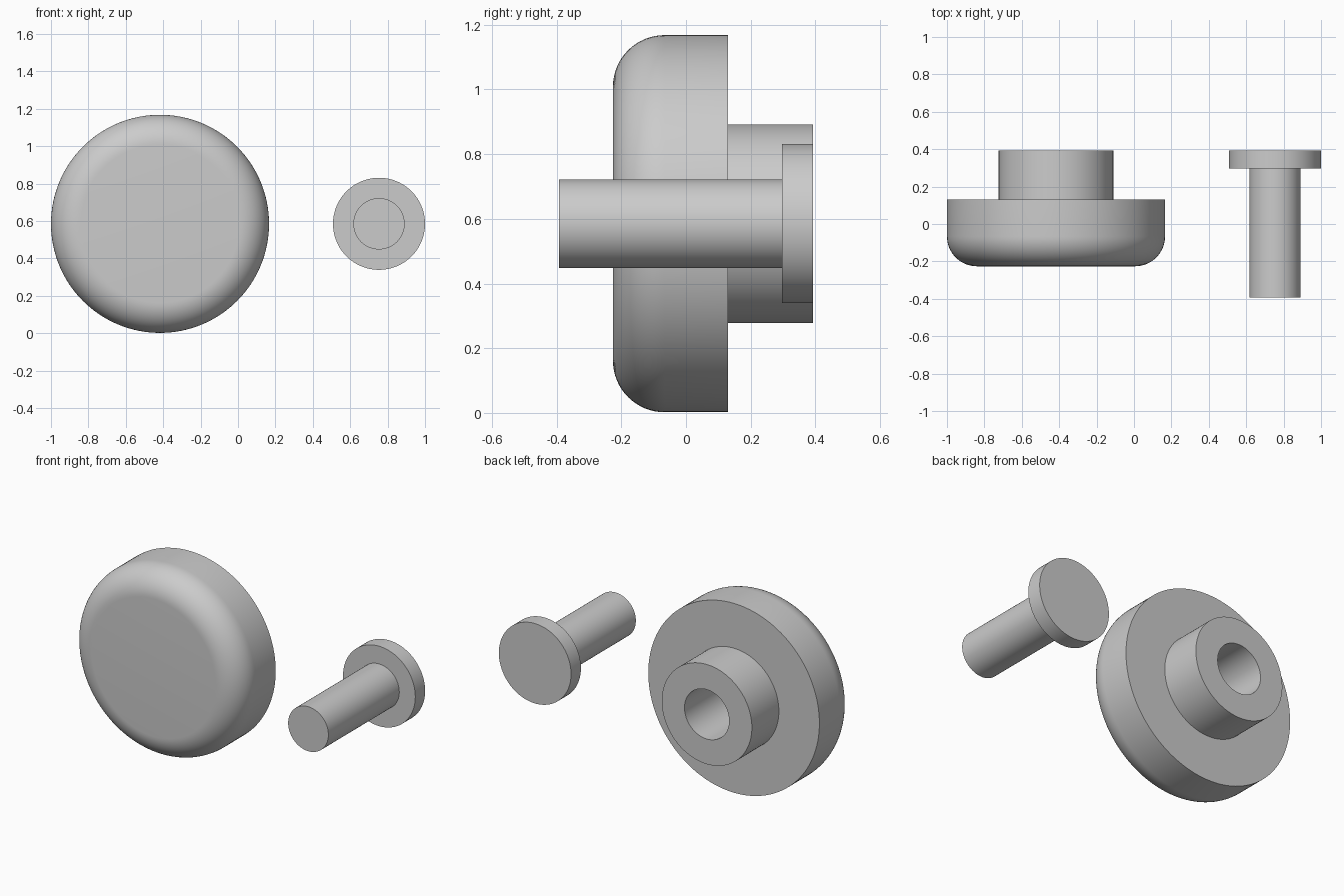
import bpy
import bmesh
from math import cos, sin, pi, radians
from mathutils import Vector

if "Cube" in bpy.data.objects:
    bpy.data.objects.remove(bpy.data.objects["Cube"], do_unlink=True)

SEGMENTS = 128
AXIS_Z = 0.585

grey = bpy.data.materials.new("light grey")
grey.use_nodes = True
colour = (0.6, 0.6, 0.6, 1)
grey.diffuse_color = colour
grey.node_tree.nodes["Principled BSDF"].inputs["Base Color"].default_value = colour


def lathe(name, profile, x):
    """Revolve (radius, y) points about a front-to-back axis."""
    bm = bmesh.new()
    verts = [bm.verts.new((r, y, 0)) for r, y in profile]
    edges = [bm.edges.new(pair) for pair in zip(verts, verts[1:])]
    bmesh.ops.spin(bm, geom=verts + edges, cent=(0, 0, 0), axis=(0, 1, 0),
                   angle=2 * pi, steps=SEGMENTS, use_merge=False)
    bmesh.ops.remove_doubles(bm, verts=bm.verts, dist=0.0002)
    bmesh.ops.dissolve_degenerate(bm, edges=bm.edges, dist=0.0001)
    bmesh.ops.recalc_face_normals(bm, faces=bm.faces)
    mesh = bpy.data.meshes.new(name)
    bm.to_mesh(mesh)
    bm.free()
    mesh.materials.append(grey)
    obj = bpy.data.objects.new(name, mesh)
    obj.location = Vector((x, 0, AXIS_Z))
    bpy.context.collection.objects.link(obj)
    bpy.ops.object.select_all(action="DESELECT")
    obj.select_set(True)
    bpy.context.view_layer.objects.active = obj
    bpy.ops.object.shade_smooth_by_angle(angle=radians(30))
    return obj


# Round knob: rounded front rim, rear boss and blind bore
radius, front, back, end, fillet = 0.583, -0.226, 0.13, 0.393, 0.16
rim = [(radius - fillet + fillet * sin(a), front + fillet - fillet * cos(a))
       for a in (pi / 2 * i / 16 for i in range(17))]
boss, bore, bore_floor = 0.307, 0.152, -0.06
lathe("knob", [(0, front)] + rim + [(radius, back), (boss, back), (boss, end),
      (bore, end), (bore, bore_floor), (0, bore_floor)], -0.417)

# Headed pin beside the knob
shaft, head, head_front = 0.137, 0.246, 0.297
lathe("pin", [(0, -end), (shaft, -end), (shaft, head_front),
      (head, head_front), (head, end), (0, end)], 0.754)
